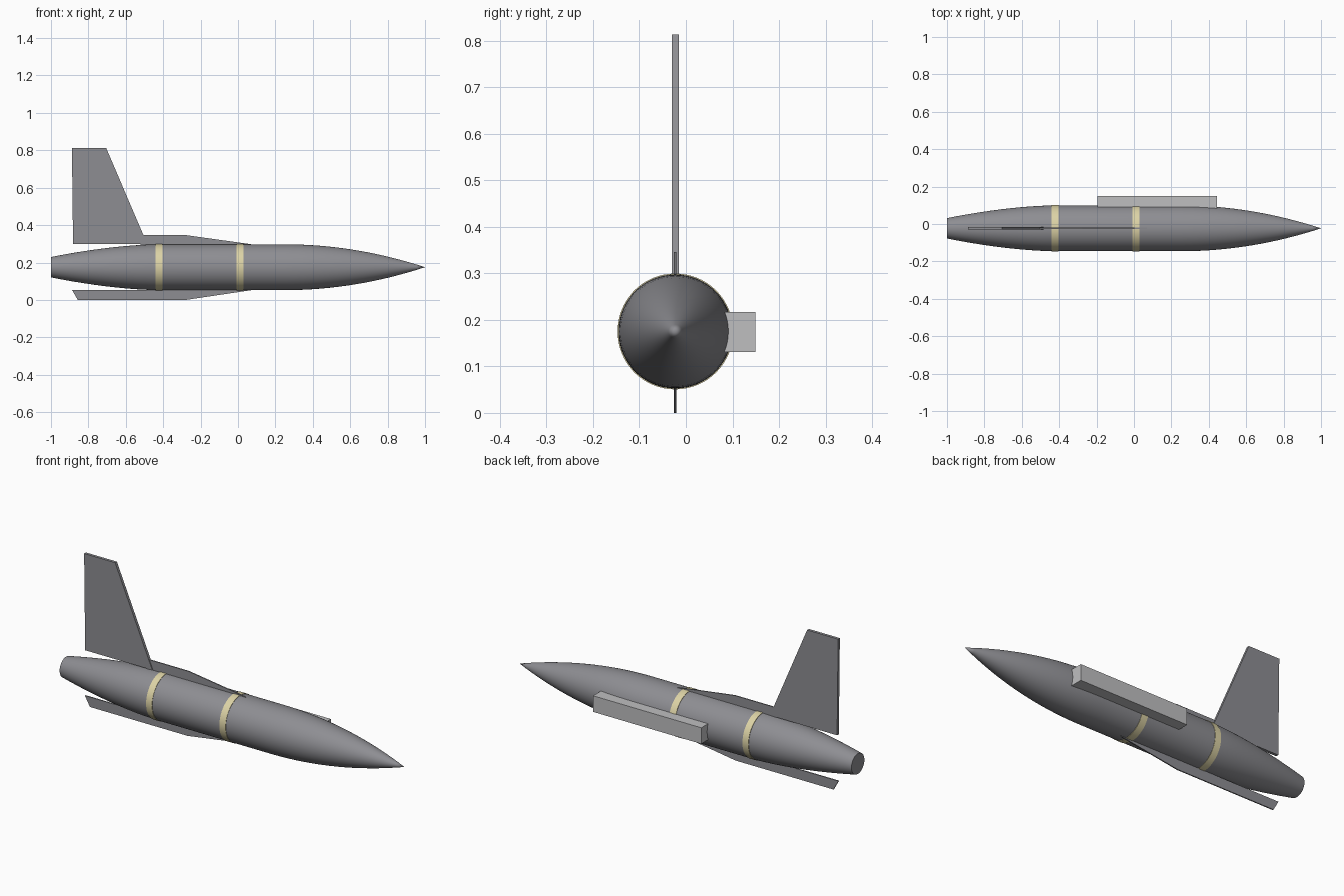
import bpy, bmesh, math

if "Cube" in bpy.data.objects:
    bpy.data.objects.remove(bpy.data.objects["Cube"])

AXIS_Y, AXIS_Z, R = -0.023, 0.175, 0.1225


def material(name, rgb):
    m = bpy.data.materials.new(name)
    m.diffuse_color = (*rgb, 1)
    m.use_nodes = True
    m.node_tree.nodes["Principled BSDF"].inputs["Base Color"].default_value = m.diffuse_color
    return m


GREY = material("hull grey", (0.27, 0.27, 0.29))
LIGHT = material("pod light grey", (0.52, 0.52, 0.53))
CREAM = material("band cream", (0.72, 0.65, 0.38))


def finish(name, bm, mat, smooth=False):
    bmesh.ops.recalc_face_normals(bm, faces=bm.faces)
    mesh = bpy.data.meshes.new(name)
    bm.to_mesh(mesh)
    bm.free()
    obj = bpy.data.objects.new(name, mesh)
    bpy.context.collection.objects.link(obj)
    mesh.materials.append(mat)
    if smooth:
        bpy.ops.object.select_all(action='DESELECT')
        obj.select_set(True)
        bpy.context.view_layer.objects.active = obj
        bpy.ops.object.shade_smooth_by_angle(angle=math.radians(35))
    return obj


def lathe(name, profile, mat, sides=64):
    """Revolve (x, radius) points about the fuselage axis, closing both ends."""
    bm = bmesh.new()
    rings = []
    for x, r in profile:
        count = 1 if r == 0 else sides
        rings.append([bm.verts.new((x, AXIS_Y + r * math.cos(i * math.tau / sides),
                                    AXIS_Z + r * math.sin(i * math.tau / sides)))
                      for i in range(count)])
    for a, b in zip(rings, rings[1:]):
        for i in range(sides):
            j = (i + 1) % sides
            if len(b) == 1:
                bm.faces.new((a[i], a[j], b[0]))
            else:
                bm.faces.new((a[i], a[j], b[j], b[i]))
    for ring in (rings[0], rings[-1]):
        if len(ring) > 1:
            bm.faces.new(ring)
    return finish(name, bm, mat, True)


def plate(name, outline, thickness, mat, y=AXIS_Y):
    """Extrude an (x, z) outline across y."""
    bm = bmesh.new()
    face = bm.faces.new([bm.verts.new((x, y - thickness / 2, z)) for x, z in outline])
    ext = bmesh.ops.extrude_face_region(bm, geom=[face])
    moved = [v for v in ext["geom"] if isinstance(v, bmesh.types.BMVert)]
    bmesh.ops.translate(bm, verts=moved, vec=(0, thickness, 0))
    return finish(name, bm, mat)


# Fuselage: tapered tail, straight middle, pointed ogive nose
tail = [(-1 + 0.58 * i / 10, R - 0.068 * (1 - i / 10) ** 1.7) for i in range(11)]
nose = [(0.25 + 0.75 * i / 16, R * (1 - (i / 16) ** 2)) for i in range(17)]
lathe("fuselage", tail + nose, GREY)

# Painted bands
for name, x0, x1 in (("rear_band", -0.44, -0.405), ("middle_band", -0.007, 0.03)):
    lathe(name, [(x0, R + 0.002), (x1, R + 0.002)], CREAM)

# Tail fin and the thin strakes above and below
plate("tail_fin", [(-0.882, 0.298), (-0.485, 0.298), (-0.705, 0.813), (-0.888, 0.813)],
      0.015, GREY)
plate("upper_strake", [(-0.52, 0.285), (0.07, 0.285), (0.07, 0.298), (-0.275, 0.346),
                       (-0.52, 0.346)], 0.006, GREY)
plate("lower_strake", [(-0.887, 0.053), (-0.857, 0.0), (-0.28, 0.0), (0.07, 0.052)],
      0.006, GREY)

# Side pod
plate("side_pod", [(-0.195, 0.131), (0.445, 0.131), (0.445, 0.217), (-0.195, 0.217)],
      0.08, LIGHT, y=0.109)
